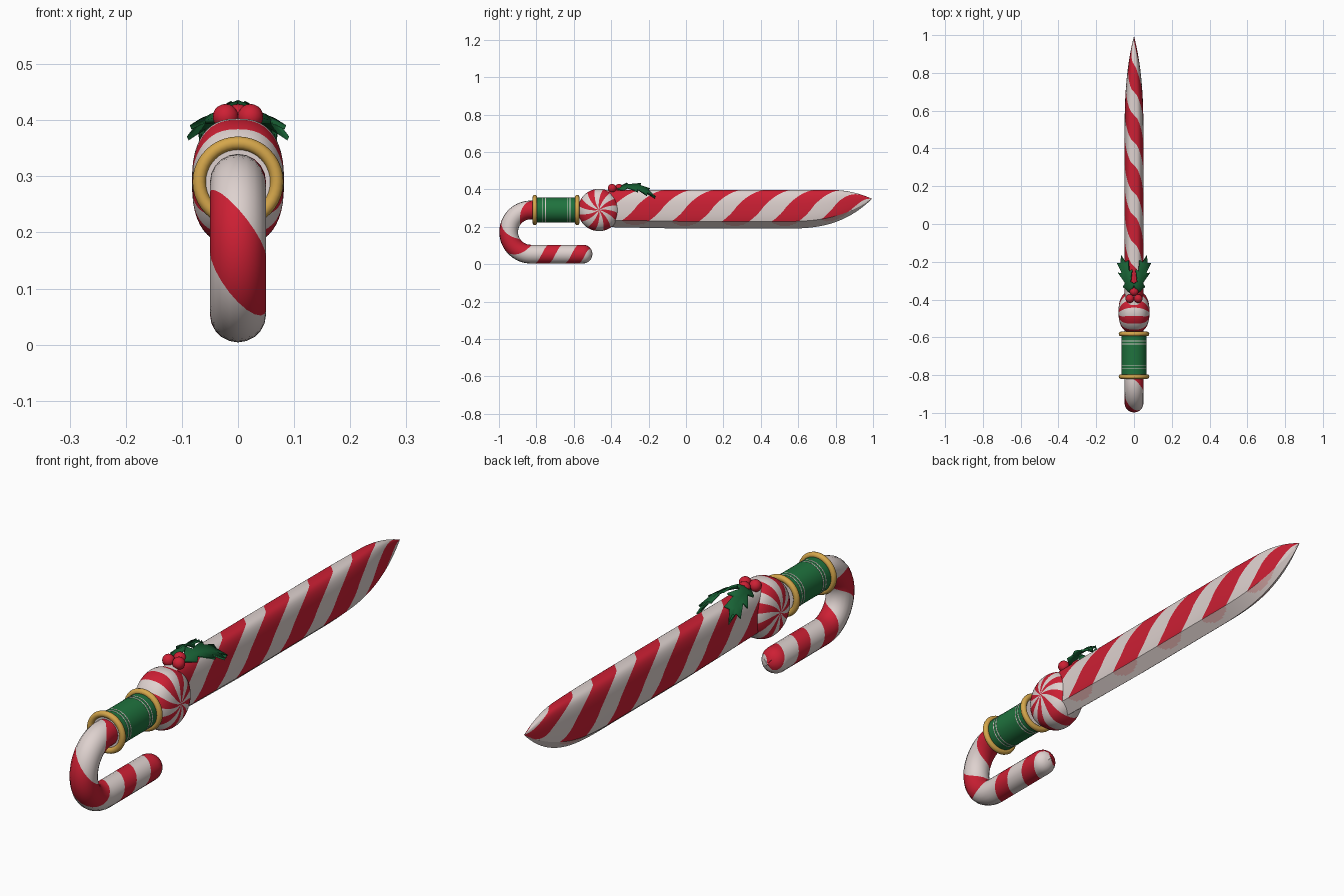
import bpy, bmesh
from math import sin, cos, pi, sqrt, floor, radians
from mathutils import Vector

if "Cube" in bpy.data.objects:
    bpy.data.objects.remove(bpy.data.objects["Cube"])


def material(name, r, g, b):
    m = bpy.data.materials.new(name)
    m.use_nodes = True
    m.diffuse_color = (r, g, b, 1)
    node = next(n for n in m.node_tree.nodes if n.type == 'BSDF_PRINCIPLED')
    node.inputs["Base Color"].default_value = (r, g, b, 1)
    node.inputs["Roughness"].default_value = 0.5
    return m


WHITE = material("sugar white", 0.73, 0.64, 0.62)
RED = material("candy red", 0.61, 0.014, 0.034)
PINK = material("faded pink", 0.72, 0.42, 0.41)
GREEN = material("grip green", 0.014, 0.17, 0.048)
LEAF = material("leaf green", 0.009, 0.12, 0.035)
GOLD = material("gold", 0.66, 0.38, 0.07)


def smooth(ob, angle=40):
    bpy.ops.object.select_all(action='DESELECT')
    ob.select_set(True)
    bpy.context.view_layer.objects.active = ob
    bpy.ops.object.shade_smooth_by_angle(angle=radians(angle))
    return ob


def grid(name, point, cols, rows, mats, rule):
    """Surface from point(i, j), with the material chosen by rule(i, j)."""
    bm = bmesh.new()
    vs = [[bm.verts.new(point(i, j)) for j in range(rows + 1)] for i in range(cols + 1)]
    for i in range(cols):
        for j in range(rows):
            f = bm.faces.new((vs[i][j], vs[i + 1][j], vs[i + 1][j + 1], vs[i][j + 1]))
            f.material_index = rule(i, j)
    bmesh.ops.remove_doubles(bm, verts=bm.verts[:], dist=0.00005)
    bmesh.ops.recalc_face_normals(bm, faces=bm.faces[:])
    me = bpy.data.meshes.new(name)
    bm.to_mesh(me)
    bm.free()
    for m in mats:
        me.materials.append(m)
    ob = bpy.data.objects.new(name, me)
    bpy.context.collection.objects.link(ob)
    return smooth(ob)


STEPS = 24  # mesh columns per stripe period


def striped(name, surf, t0, t1, twist, rows, first, last):
    """Sheared grid whose edges follow the spiral stripes; t is in periods."""
    start = floor(t0 - max(twist, 0)) - 1
    cols = int((t1 + abs(twist) - start + 1) * STEPS)

    def point(i, j):
        t = start + i / STEPS + twist * j / rows
        return surf(min(max(t, t0), t1), j / rows)

    return grid(name, point, cols, rows, [WHITE, RED],
                lambda i, j: int(first <= (i % STEPS) / STEPS < last))


# --- hooked cane handle ---
R, BEND, AXIS = 0.05, 0.118, 0.29
BEND_Y, PERIOD = -0.83, 0.16
ARC = 1.38                       # stripe periods along the bend
REACH = ARC + 0.28 / PERIOD      # start of the rounded end
END = REACH + R / PERIOD


def cane(t, a):
    ang = 2 * pi * (a - 0.5)
    r = R
    if t < 0:
        c, out = Vector((0, BEND_Y - t * PERIOD, AXIS)), Vector((0, 0, 1))
    elif t < ARC:
        p = pi * t / ARC
        out = Vector((0, -sin(p), cos(p)))
        c = Vector((0, BEND_Y, AXIS - BEND)) + out * BEND
    else:
        c, out = Vector((0, BEND_Y + (t - ARC) * PERIOD, AXIS - 2 * BEND)), Vector((0, 0, -1))
        if t > REACH:
            r = R * sqrt(max(0, 1 - ((t - REACH) / (END - REACH)) ** 2))
    return c + out * r * cos(ang) + Vector((r * sin(ang), 0, 0))


# stripe phase is measured half a turn from the outer side of the bend
striped("cane_handle", cane, -0.5, END, 1, 20, 0.87 - 1 + 0, 0.42).data.update()


# --- blade ---
PITCH, SHIFT, TURN = 0.267, -0.075, 1.8
BASE, TIP = -0.44, 0.995


def power(v, e):
    return (abs(v) ** e) * (1 if v >= 0 else -1)


def blade_shape(y):
    top = 0.397 - 0.047 * max(0, (y - 0.78) / 0.215) ** 2
    low = 0.19 + 0.16 * max(0, (y - 0.5) / 0.495) ** 3 + 0.02 * max(0, -y)
    wide = 0.05 * (1 - max(0, (y - 0.45) / 0.545) ** 2.8)
    return top, low, wide


def blade(t, a):
    y = t * PITCH + SHIFT
    top, low, wide = blade_shape(y)
    th = radians(-35 + 250 * a)
    return Vector((wide * power(cos(th), 0.6), y,
                   (top + low) / 2 + (top - low) / 2 * power(sin(th), 0.85)))


T0, T1 = (BASE - SHIFT) / PITCH, (TIP - SHIFT) / PITCH
striped("blade", blade, T0, T1, TURN, 30, 0, 0.52)

# --- sharpened lower edge, with faded ends of the stripes ---
COLS, ROWS = 180, 8
for side, a, offset in (("left", 0, 0), ("right", 1, TURN)):
    def edge(i, j):
        t = T0 + (T1 - T0) * i / COLS
        p = blade(t, a)
        bottom = Vector((0, p.y, blade_shape(p.y)[1]))
        return p.lerp(bottom, j / ROWS)

    def faded(i, j):
        q = ((T0 + (T1 - T0) * (i + 0.5) / COLS - offset) % 1) / 0.26 - 1
        return int(abs(q) < 1 and (j + 0.5) / ROWS < 0.6 * sqrt(1 - q * q))

    grid("cutting_edge_" + side, edge, COLS, ROWS, [WHITE, PINK], faded)


# --- round peppermint guard, eight swirled wedges ---
MINT, MINT_R, MINT_W, WEDGE = Vector((0, -0.465, AXIS)), 0.113, 0.082, 8


def mint(i, j):
    p = pi * j / 24
    x, r = MINT_W * power(cos(p), 0.8), MINT_R * power(sin(p), 0.8)
    th = 2 * pi * i / (WEDGE * 6) + pi / 2 + pi / WEDGE / 2 + 0.35 * (1 - r / MINT_R)
    return MINT + Vector((x, r * cos(th), r * sin(th)))


grid("peppermint_guard", mint, WEDGE * 6, 24, [RED, WHITE], lambda i, j: int(i % 6 >= 3))


# --- wrapped grip, its thin lines and the gold rings ---
def drum(name, y, length, radius, mat, cap):
    bpy.ops.mesh.primitive_cylinder_add(vertices=32, radius=radius, depth=length,
                                        location=(0, y, AXIS), rotation=(pi / 2, 0, 0))
    ob = bpy.context.object
    ob.name = name
    ob.data.materials.append(mat)
    ob.data.materials.append(cap)
    for f in ob.data.polygons:
        f.material_index = int(abs(f.normal.z) > 0.9)
    smooth(ob)


drum("grip", -0.697, 0.225, 0.066, GREEN, WHITE)
for n, y in enumerate((-0.766, -0.751, -0.635, -0.62)):
    drum("grip_line_%d" % n, y, 0.004, 0.0668, WHITE, WHITE)
for name, y in (("rear_ring", -0.808), ("front_ring", -0.582)):
    bpy.ops.mesh.primitive_torus_add(major_radius=0.069, minor_radius=0.012, major_segments=40,
                                     minor_segments=12, location=(0, y, AXIS),
                                     rotation=(pi / 2, 0, 0))
    ob = bpy.context.object
    ob.name = name
    ob.data.materials.append(GOLD)
    smooth(ob, 60)

# --- holly leaves: position along the leaf and half width ---
SPIKES = [(0, 0.004), (0.2, 0.036), (0.28, 0.017), (0.58, 0.044), (0.55, 0.022),
          (0.82, 0.036), (0.8, 0.014), (1, 0)]
for name, s in (("left_leaf", 1), ("right_leaf", -1)):
    def leaf(i, j):
        t, w = SPIKES[i]
        if j == 1:
            t = i / (len(SPIKES) - 1)
        v = (j - 1) * w
        x = 0.018 + 0.05 * t + 0.85 * v
        z = 0.405 + 0.02 * sin(pi * t) - 0.045 * t * t - 0.5 * v - (0.006 if j == 1 else 0)
        return Vector((s * x, -0.365 + 0.2 * t - 0.2 * v, z))

    ob = grid(name, leaf, len(SPIKES) - 1, 2, [LEAF], lambda i, j: 0)
    mod = ob.modifiers.new("thickness", 'SOLIDIFY')
    mod.thickness = 0.008
    mod.offset = 0

# --- berries ---
for n, (x, y) in enumerate(((-0.022, -0.395), (0.022, -0.395), (0, -0.358))):
    bpy.ops.mesh.primitive_uv_sphere_add(segments=16, ring_count=10, radius=0.023,
                                         location=(x, y, 0.406))
    ob = bpy.context.object
    ob.name = "berry_%d" % n
    ob.data.materials.append(RED)
    smooth(ob, 60)
